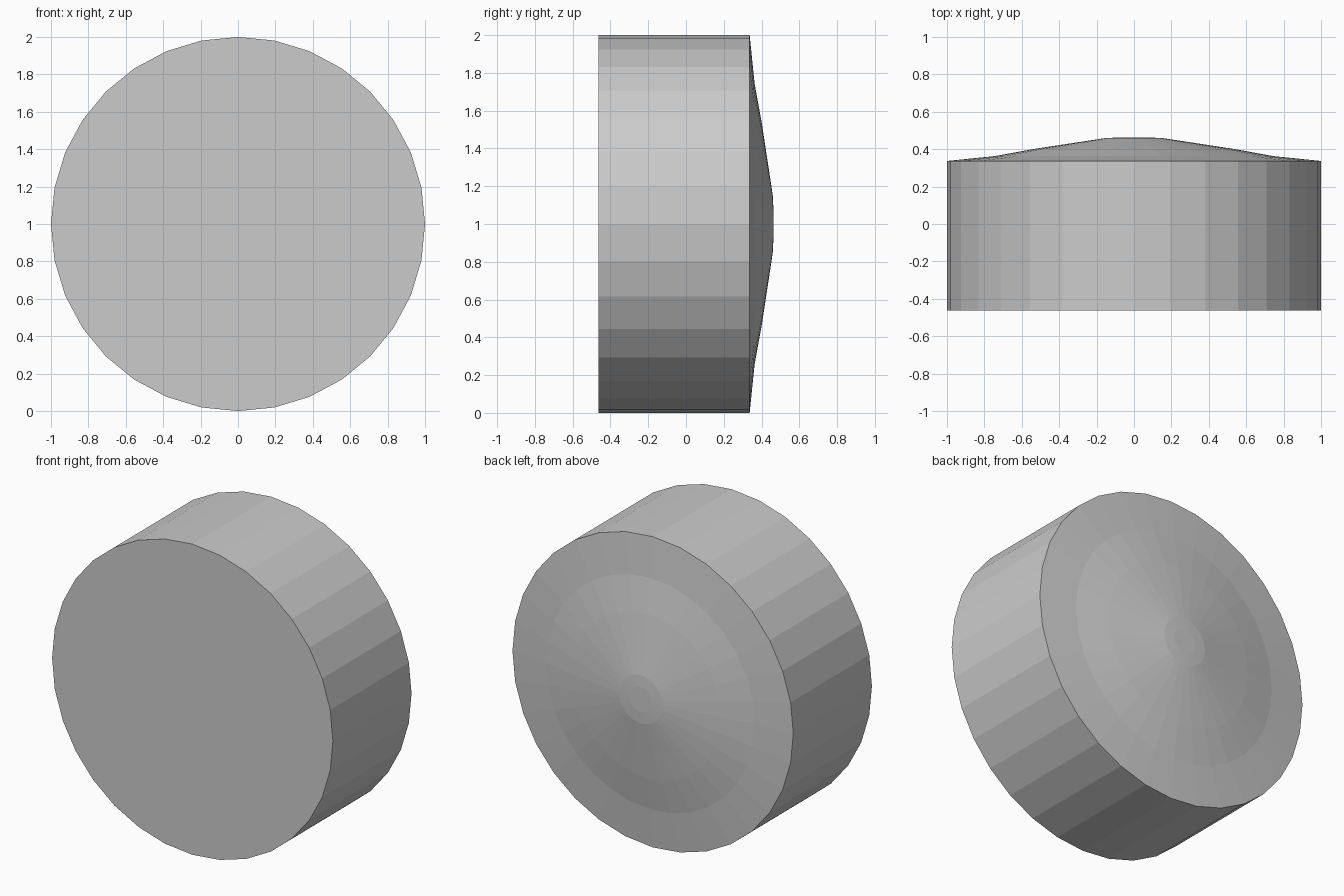
import bpy, bmesh, math

if "Cube" in bpy.data.objects:
    bpy.data.objects.remove(bpy.data.objects["Cube"])

SIDES = 32
# (radius, y) rings from flat front to shallow domed back
PROFILE = [(1.0, -0.463), (1.0, 0.337), (0.745, 0.363), (0.53, 0.402),
           (0.155, 0.459), (0.08, 0.463)]


def lathe(name, profile):
    bm = bmesh.new()
    rings = []
    for r, y in profile:
        ring = []
        for i in range(SIDES):
            a = 2 * math.pi * i / SIDES
            ring.append(bm.verts.new((r * math.sin(a), y, 1 + r * math.cos(a))))
        rings.append(ring)
    for a, b in zip(rings, rings[1:]):
        for i in range(SIDES):
            j = (i + 1) % SIDES
            bm.faces.new((a[i], a[j], b[j], b[i]))
    # Flat end caps
    bm.faces.new(rings[0])
    bm.faces.new(rings[-1])
    bmesh.ops.recalc_face_normals(bm, faces=bm.faces)
    mesh = bpy.data.meshes.new(name)
    bm.to_mesh(mesh)
    bm.free()
    obj = bpy.data.objects.new(name, mesh)
    bpy.context.collection.objects.link(obj)
    return obj


# Flat-faced drum with a domed back
lathe("domed_drum", PROFILE)
